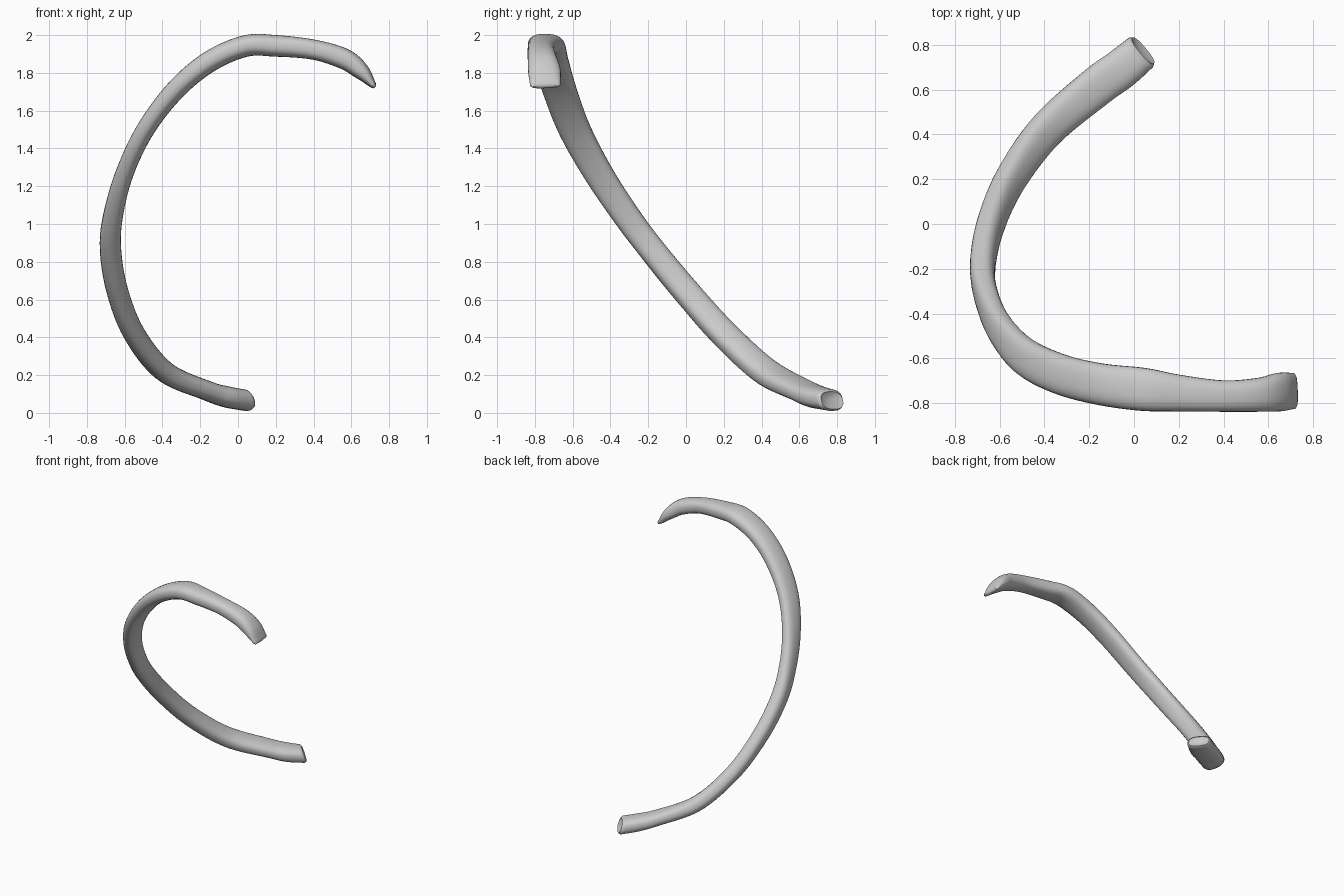
import bpy, bmesh, math
from mathutils import Vector

default_cube = bpy.data.objects.get("Cube")
if default_cube:
    bpy.data.objects.remove(default_cube, do_unlink=True)

# Path of the rib: x, y, z, half thickness, half width
KEYS = [
    (.03, .765, .068, .055, .085), (-.06, .69, .085, .056, .09), (-.17, .61, .12, .052, .09),
    (-.39, .42, .22, .056, .083), (-.55, .2, .42, .056, .076), (-.64, -.005, .65, .056, .072),
    (-.675, -.185, .87, .056, .07), (-.66, -.32, 1.05, .052, .072), (-.6, -.465, 1.27, .048, .077),
    (-.49, -.59, 1.5, .048, .085), (-.33, -.67, 1.71, .052, .09), (-.15, -.715, 1.86, .056, .093),
    (.04, -.738, 1.942, .057, .096), (.2, -.755, 1.943, .057, .082), (.4, -.768, 1.923, .053, .07),
    (.56, -.762, 1.875, .055, .076), (.65, -.75, 1.81, .045, .086), (.715, -.745, 1.735, .018, .08),
]
SIDES = 28
STEPS = 8
HUB = Vector((.05, 0, 1))


def spline(keys, steps):
    """Catmull-Rom interpolation through all the key values."""
    rows = [Vector(k) for k in keys]
    rows = [rows[0] * 2 - rows[1]] + rows + [rows[-1] * 2 - rows[-2]]
    out = []
    for a, b, c, d in zip(rows, rows[1:], rows[2:], rows[3:]):
        for i in range(steps):
            t = i / steps
            out.append((b * 2 + (c - a) * t + (a * 2 - b * 5 + c * 4 - d) * t ** 2
                        + (b * 3 - a - c * 3 + d) * t ** 3) / 2)
    return out + [rows[-2]]


def rounded(value, power):
    return math.copysign(abs(value) ** power, value)


def add_ring(bm, centre, tangent, thick, wide, slant):
    """Flattened oval section, thin towards the outside of the curve."""
    out = centre - HUB
    out.y = 0
    out = (out - tangent * out.dot(tangent)).normalized()
    side = tangent.cross(out)
    ring = []
    for i in range(SIDES):
        a = math.tau * i / SIDES
        u, v = rounded(math.sin(a), .8), rounded(math.cos(a), .8)
        ring.append(bm.verts.new(centre + out * u * thick + side * v * wide
                                 + tangent * slant * u))
    return ring


def cap(bm, ring, centre):
    tip = bm.verts.new(centre)
    for a, b in zip(ring, ring[1:] + ring[:1]):
        bm.faces.new((a, b, tip))


# Loft the sections, closing in at both ends
rows = spline(KEYS, STEPS)
points = [Vector(r[:3]) for r in rows]
last = len(rows) - 1
bm = bmesh.new()
rings = []
for i, row in enumerate(rows):
    tangent = (points[min(i + 1, last)] - points[max(i - 1, 0)]).normalized()
    slant = -.022 * max(0, 1 - i / STEPS)
    if i == 0:
        rings.append(add_ring(bm, points[i] - tangent * .014, tangent,
                              row[3] * .8, row[4] * .88, slant))
    rings.append(add_ring(bm, points[i], tangent, row[3], row[4], slant))
    if i == last:
        rings.append(add_ring(bm, points[i] + tangent * .012, tangent,
                              row[3] * .6, row[4] * .85, 0))
for r, s in zip(rings, rings[1:]):
    for i in range(SIDES):
        j = (i + 1) % SIDES
        bm.faces.new((r[i], r[j], s[j], s[i]))

# Hollow sternal end and blunt tip
cap(bm, rings[0], points[0] + (points[1] - points[0]).normalized() * .018)
cap(bm, rings[-1], points[-1] + (points[-1] - points[-2]).normalized() * .016)
bmesh.ops.recalc_face_normals(bm, faces=bm.faces[:])

mesh = bpy.data.meshes.new("rib_bone")
bm.to_mesh(mesh)
bm.free()
rib = bpy.data.objects.new("rib_bone", mesh)
bpy.context.collection.objects.link(rib)

# Plain grey bone
grey = bpy.data.materials.new("light_grey")
grey.use_nodes = True
colour = (.6, .6, .6, 1)
grey.diffuse_color = colour
grey.node_tree.nodes["Principled BSDF"].inputs["Base Color"].default_value = colour
mesh.materials.append(grey)

bpy.context.view_layer.objects.active = rib
rib.select_set(True)
bpy.ops.object.shade_smooth_by_angle(angle=math.radians(45))
